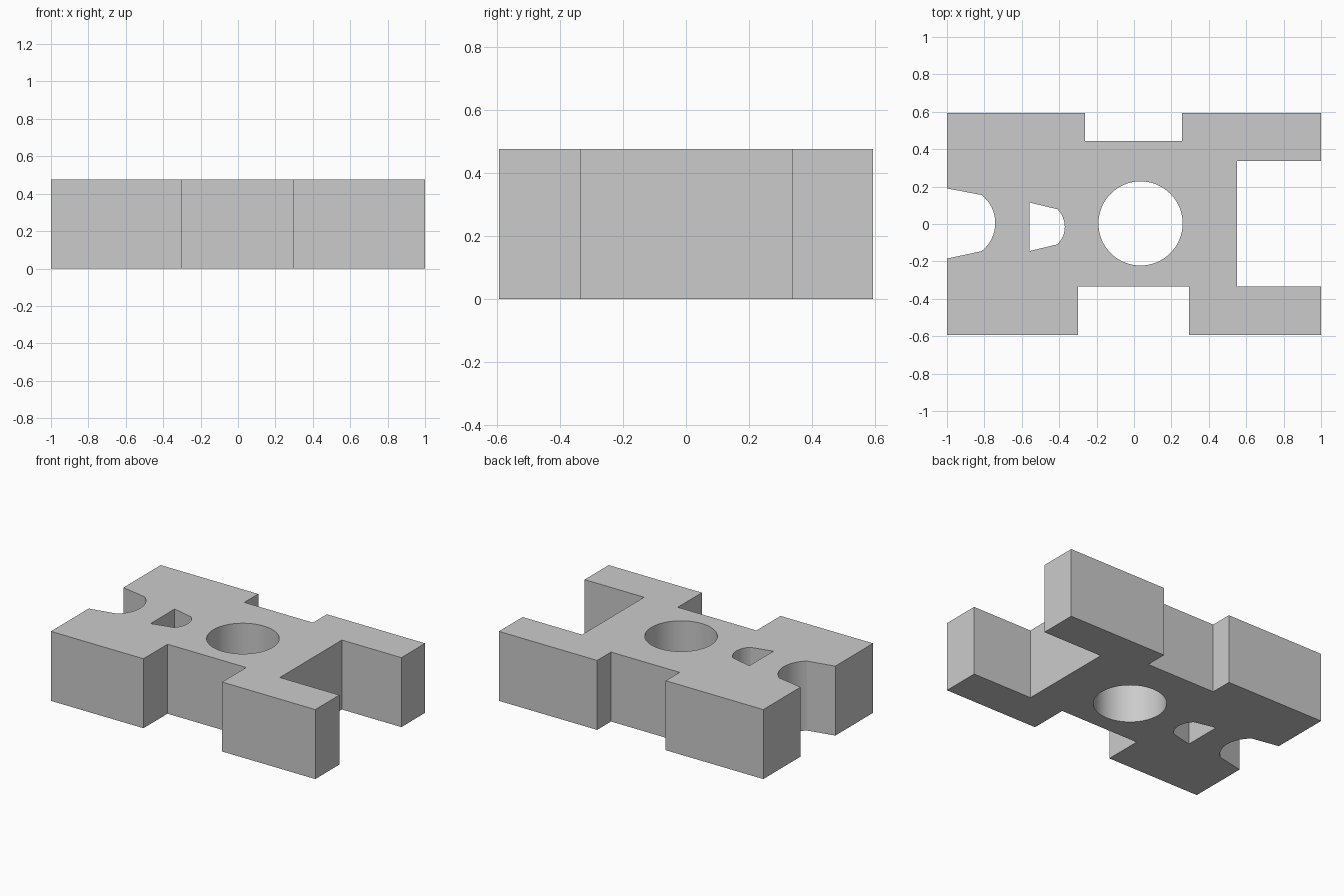
import bpy, bmesh
from math import radians, cos, sin, asin, tau

cube = bpy.data.objects.get("Cube")
if cube:
    bpy.data.objects.remove(cube, do_unlink=True)

HEIGHT = 0.475
HALF_X, HALF_Y = 1.0, 0.593


def arc(cx, cy, radius, start, end, steps):
    """Points along a circular arc, both ends included."""
    angles = [start + (end - start) * i / steps for i in range(steps + 1)]
    return [(cx + radius * cos(a), cy + radius * sin(a)) for a in angles]


def bulge(tip_x, cy, half_width, depth, steps=16):
    """Arc bulging toward +x, running from its lower to its upper end."""
    radius = (half_width ** 2 + depth ** 2) / (2 * depth)
    a = asin(half_width / radius)
    return arc(tip_x - radius, cy, radius, -a, a, steps)


# Outer outline with front, left, back and rounded right notches
front_notch = [(-0.3, -HALF_Y), (-0.3, -0.333), (0.295, -0.333), (0.295, -HALF_Y)]
left_notch = [(HALF_X, -0.333), (0.55, -0.333), (0.55, 0.337), (HALF_X, 0.337)]
back_notch = [(0.257, HALF_Y), (0.257, 0.443), (-0.262, 0.443), (-0.262, HALF_Y)]
round_notch = [(-HALF_X, 0.19)] + bulge(-0.742, 0.005, 0.15, 0.072)[::-1] + [(-HALF_X, -0.185)]
outline = ([(-HALF_X, -HALF_Y)] + front_notch + [(HALF_X, -HALF_Y)] + left_notch
           + [(HALF_X, HALF_Y)] + back_notch + [(-HALF_X, HALF_Y)] + round_notch)

# Through holes
round_hole = arc(0.035, 0.003, 0.225, 0, tau, 64)[:-1]
small_hole = [(-0.56, -0.145)] + bulge(-0.37, -0.015, 0.094, 0.04) + [(-0.56, 0.115)]

# Fill the profile and extrude it into a solid block
bm = bmesh.new()
for loop in (outline, round_hole, small_hole):
    verts = [bm.verts.new((x, y, 0)) for x, y in loop]
    for a, b in zip(verts, verts[1:] + verts[:1]):
        bm.edges.new((a, b))
bmesh.ops.triangle_fill(bm, edges=bm.edges[:], use_beauty=True, normal=(0, 0, 1))
extruded = bmesh.ops.extrude_face_region(bm, geom=bm.faces[:], use_keep_orig=True)
top = [g for g in extruded["geom"] if isinstance(g, bmesh.types.BMVert)]
bmesh.ops.translate(bm, verts=top, vec=(0, 0, HEIGHT))
bmesh.ops.recalc_face_normals(bm, faces=bm.faces[:])

mesh = bpy.data.meshes.new("notched_block")
bm.to_mesh(mesh)
bm.free()
block = bpy.data.objects.new("notched_block", mesh)
bpy.context.collection.objects.link(block)

# Plain grey material
grey = bpy.data.materials.new("light_grey")
grey.use_nodes = True
color = (0.6, 0.6, 0.6, 1)
grey.diffuse_color = color
grey.node_tree.nodes["Principled BSDF"].inputs["Base Color"].default_value = color
mesh.materials.append(grey)

# Smooth curved walls, keep corners sharp
bpy.ops.object.select_all(action="DESELECT")
block.select_set(True)
bpy.context.view_layer.objects.active = block
bpy.ops.object.shade_smooth_by_angle(angle=radians(20))
